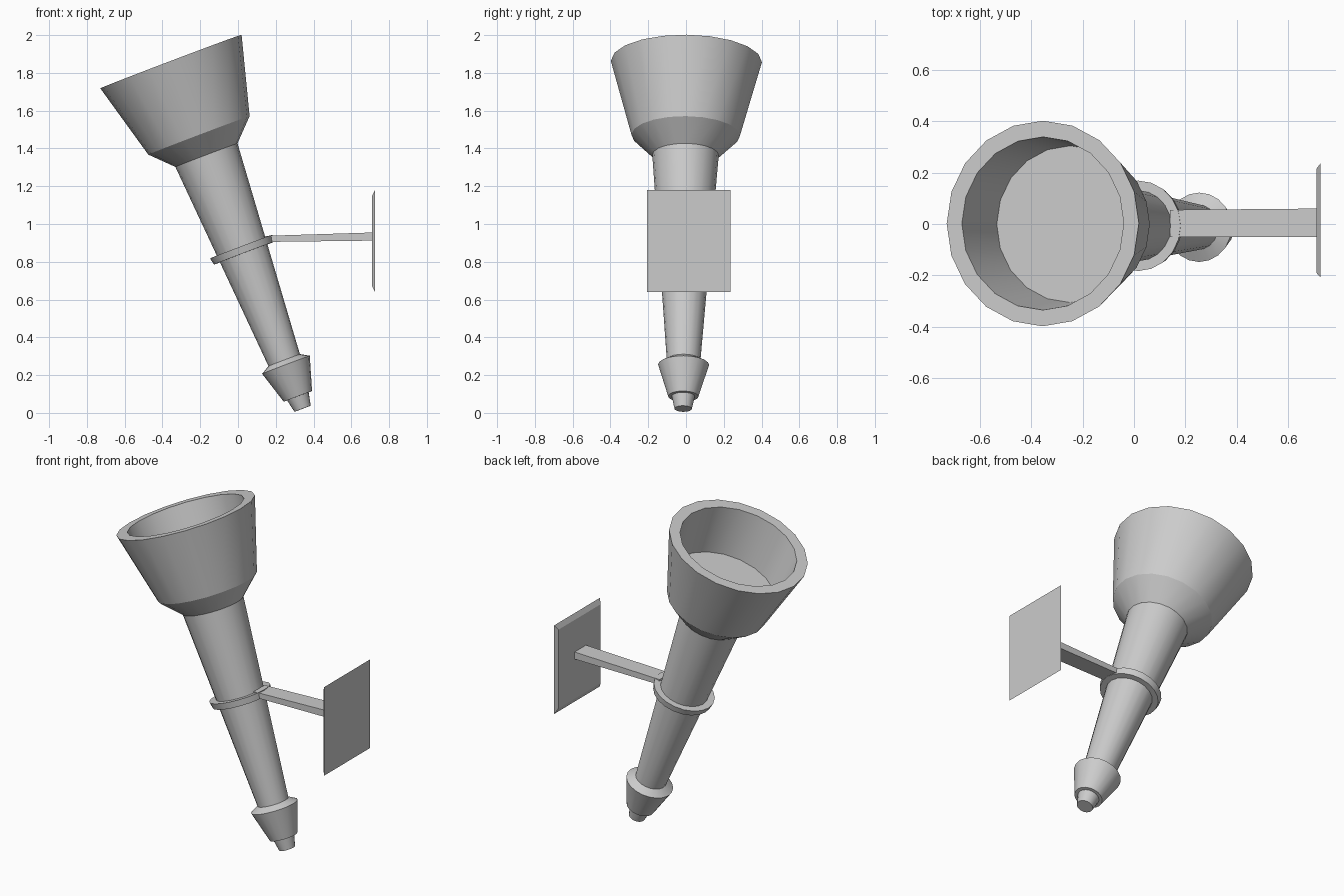
import bpy, bmesh
from math import cos, sin, pi, radians
from mathutils import Vector, Matrix

if "Cube" in bpy.data.objects:
    bpy.data.objects.remove(bpy.data.objects["Cube"])

# tilted axis of the torch, from tip to rim
BASE = Vector((0.342, -0.015, 0.022))
TOP = Vector((-0.355, 0.002, 1.86))
ROT = Vector((0, 0, 1)).rotation_difference(TOP - BASE).to_matrix().to_4x4()
FRAME = Matrix.Translation(BASE) @ ROT
SIDES = 20


def finish(name, bm, smooth):
    bmesh.ops.recalc_face_normals(bm, faces=bm.faces)
    mesh = bpy.data.meshes.new(name)
    bm.to_mesh(mesh)
    bm.free()
    ob = bpy.data.objects.new(name, mesh)
    bpy.context.collection.objects.link(ob)
    if smooth:
        bpy.ops.object.select_all(action='DESELECT')
        ob.select_set(True)
        bpy.context.view_layer.objects.active = ob
        bpy.ops.object.shade_smooth_by_angle(angle=radians(22))
    return ob


def lathe(name, profile):
    """Spin (radius, distance along the axis) points and cap both ends."""
    bm = bmesh.new()
    rings = [[bm.verts.new((r * cos(2 * pi * i / SIDES), r * sin(2 * pi * i / SIDES), t))
              for i in range(SIDES)] for r, t in profile]
    for a, b in zip(rings, rings[1:]):
        for i in range(SIDES):
            j = (i + 1) % SIDES
            bm.faces.new((a[i], a[j], b[j], b[i]))
    bm.faces.new(rings[0])
    bm.faces.new(rings[-1])
    ob = finish(name, bm, True)
    ob.matrix_world = FRAME


def bar(name, ends):
    """Box along x; each end is (x, y0, y1, z0, z1)."""
    bm = bmesh.new()
    a, b = [[bm.verts.new(p) for p in ((x, y0, z0), (x, y1, z0), (x, y1, z1), (x, y0, z1))]
            for x, y0, y1, z0, z1 in ends]
    bm.faces.new(a)
    bm.faces.new(b)
    for i in range(4):
        j = (i + 1) % 4
        bm.faces.new((a[i], a[j], b[j], b[i]))
    finish(name, bm, False)


# torch body
lathe("tip", [(0.046, 0), (0.062, 0.075)])
lathe("lower_collar", [(0.08, 0.07), (0.135, 0.249), (0.09, 0.275)])
lathe("handle", [(0.088, 0.26), (0.176, 1.437)])
lathe("cup", [(0.176, 1.436), (0.287, 1.548), (0.40, 1.966), (0.337, 1.966), (0.305, 1.667)])

# wall bracket
lathe("holder_ring", [(0.168, 0.88), (0.176, 0.918)])
bar("bracket_arm", [(0.14, -0.05, 0.055, 0.905, 0.937), (0.712, -0.05, 0.06, 0.912, 0.955)])
bar("wall_plate", [(0.71, -0.19, 0.215, 0.67, 1.15), (0.725, -0.207, 0.235, 0.64, 1.18)])
